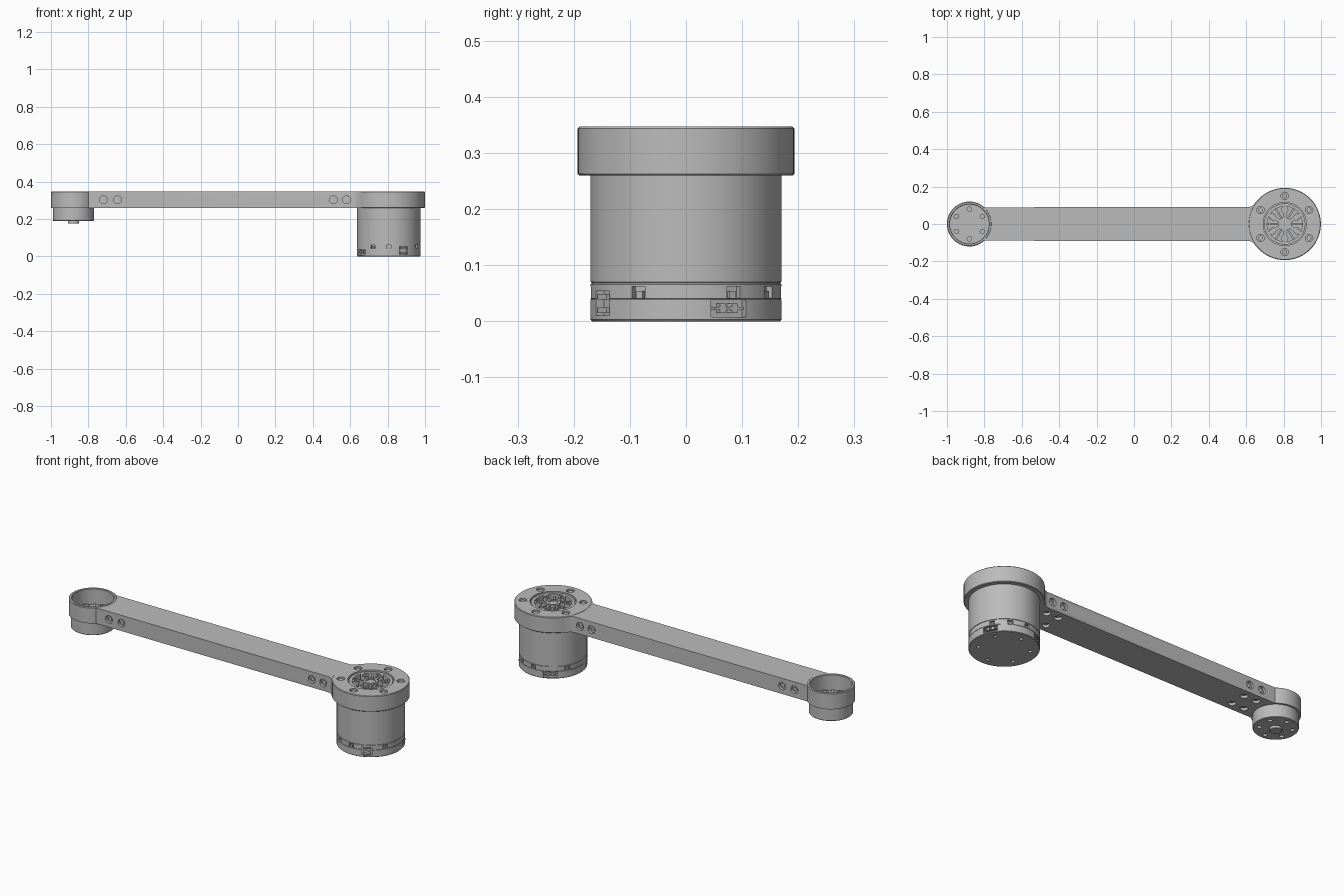
import bpy, bmesh
from math import sin, cos, pi, radians
from mathutils import Matrix, Vector

if "Cube" in bpy.data.objects:
    bpy.data.objects.remove(bpy.data.objects["Cube"])

metal = bpy.data.materials.new("grey_metal")
metal.use_nodes = True
GREY = (0.5, 0.5, 0.5, 1)
metal.diffuse_color = GREY
metal.node_tree.nodes["Principled BSDF"].inputs["Base Color"].default_value = GREY

MOTOR, CUP = 0.806, -0.88      # x of the two joint axes
BASE, TOP = 0.26, 0.347        # arm underside and top
SIX = [radians(30 + 60 * k) for k in range(6)]


def make(name, bm):
    bmesh.ops.recalc_face_normals(bm, faces=bm.faces)
    mesh = bpy.data.meshes.new(name)
    bm.to_mesh(mesh)
    bm.free()
    mesh.materials.append(metal)
    ob = bpy.data.objects.new(name, mesh)
    bpy.context.collection.objects.link(ob)
    return ob


def lathe(name, x, profile, steps=96):
    bm = bmesh.new()
    verts = [bm.verts.new((r, 0, z)) for r, z in profile]
    edges = [bm.edges.new(pair) for pair in zip(verts, verts[1:])]
    bmesh.ops.spin(bm, geom=verts + edges, cent=(0, 0, 0), axis=(0, 0, 1),
                   angle=2 * pi, steps=steps, use_duplicate=False)
    bmesh.ops.remove_doubles(bm, verts=bm.verts, dist=0.0001)
    bmesh.ops.translate(bm, verts=bm.verts, vec=(x, 0, 0))
    return make(name, bm)


def add_rod(bm, centre, r, length, axis="Z", r2=None):
    turn = Matrix.Rotation(pi / 2, 4, "X") if axis == "Y" else Matrix()
    bmesh.ops.create_cone(bm, cap_ends=True, segments=24, radius1=r,
                          radius2=r if r2 is None else r2, depth=length,
                          matrix=Matrix.Translation(centre) @ turn)


def add_box(bm, x, angle, dist, z, size):
    # box placed at a distance from a joint axis and turned to face outward
    m = (Matrix.Translation((x, 0, z)) @ Matrix.Rotation(angle, 4, "Z")
         @ Matrix.Translation((dist, 0, 0)) @ Matrix.Diagonal((*size, 1)))
    bmesh.ops.create_cube(bm, size=1, matrix=m)


def around(x, r, angle, z):
    return Vector((x + r * cos(angle), r * sin(angle), z))


def carve(ob, bm):
    cutter = make("cutter", bm)
    cutter.hide_render = True
    mod = ob.modifiers.new("carve", "BOOLEAN")
    mod.operation, mod.solver, mod.object = "DIFFERENCE", "EXACT", cutter
    bpy.context.view_layer.update()
    graph = bpy.context.evaluated_depsgraph_get()
    mesh = bpy.data.meshes.new_from_object(ob.evaluated_get(graph))
    ob.modifiers.clear()
    ob.data = mesh
    bpy.data.objects.remove(cutter)


# Arm: flat bar with flared neck, ends shaped to the round joints
def arc(x, r, start, end, n=16):
    return [around(x, r, radians(start + (end - start) * i / n), BASE) for i in range(n + 1)]


outline = arc(CUP, 0.112, -53, 53)
outline += [Vector((0.615, 0.09, BASE)), Vector((0.635, 0.098, BASE)), Vector((0.66, 0.128, BASE))]
outline += arc(MOTOR, 0.185, 139, 221)
outline += [Vector((0.66, -0.128, BASE)), Vector((0.635, -0.098, BASE)), Vector((0.615, -0.09, BASE))]
bm = bmesh.new()
face = bm.faces.new([bm.verts.new(p) for p in outline])
up = bmesh.ops.extrude_face_region(bm, geom=[face])["geom"]
bmesh.ops.translate(bm, verts=[v for v in up if isinstance(v, bmesh.types.BMVert)],
                    vec=(0, 0, TOP - BASE - 0.001))
arm = make("arm", bm)

# Arm screw holes on both sides and underneath
holes, screws = bmesh.new(), bmesh.new()
for x in (-0.72, -0.645, 0.51, 0.58):
    for side in (-1, 1):
        add_rod(holes, (x, side * 0.09, 0.303), 0.021, 0.03, "Y")
        add_rod(screws, (x, side * 0.075, 0.303), 0.011, 0.012, "Y")
        add_rod(holes, (x, side * 0.045, BASE), 0.019, 0.03)
        add_rod(screws, (x, side * 0.045, BASE + 0.015), 0.011, 0.012)
carve(arm, holes)
make("arm_screws", screws)

# Cup joint: open cup on top, bearing boss and pin below
cup = lathe("cup_joint", CUP, [
    (0, BASE), (0.104, BASE), (0.104, TOP - 0.003), (0.107, TOP), (0.116, TOP),
    (0.12, TOP - 0.003), (0.12, BASE), (0.11, BASE), (0.11, 0.193), (0.107, 0.19), (0, 0.19)])
lathe("cup_pin", CUP, [(0, 0.2), (0.03, 0.2), (0.03, 0.177), (0.028, 0.175), (0, 0.175)], 32)
holes = bmesh.new()
for a in SIX:
    add_rod(holes, around(CUP, 0.08, a, 0.19), 0.011, 0.03)
    add_rod(holes, around(CUP, 0.08, a, BASE), 0.012, 0.03)
carve(cup, holes)

# Cup floor ribs and rings around the bolts
ribs = bmesh.new()
for a in SIX:
    add_box(ribs, CUP, a + pi / 6, 0.052, BASE + 0.003, (0.1, 0.012, 0.006))
make("cup_ribs", ribs)
for i, a in enumerate(SIX):
    p = around(CUP, 0.08, a, 0)
    ring = lathe("cup_bolt_ring", 0, [(0.013, BASE - 0.002), (0.013, BASE + 0.008),
                                      (0.021, BASE + 0.008), (0.021, BASE - 0.002)], 24)
    ring.location = p

# Motor collar with round recess
collar = lathe("motor_collar", MOTOR, [
    (0, 0.312), (0.115, 0.312), (0.115, TOP), (0.19, TOP), (0.193, TOP - 0.003),
    (0.193, BASE + 0.003), (0.19, BASE), (0, BASE)])
holes, screws = bmesh.new(), bmesh.new()
for a in SIX:
    add_rod(holes, around(MOTOR, 0.15, a, TOP), 0.02, 0.03)
    add_rod(screws, around(MOTOR, 0.15, a, TOP - 0.012), 0.013, 0.012)
carve(collar, holes)
make("collar_screws", screws)

# Output rotor: rim, hub, spokes and bolt bosses
lathe("rotor_rim", MOTOR, [(0.094, 0.31), (0.094, 0.341), (0.11, 0.341), (0.11, 0.31)])
lathe("rotor_hub", MOTOR, [(0, 0.336), (0.024, 0.336), (0.024, 0.341), (0.036, 0.341), (0.036, 0.31)], 48)
spokes = bmesh.new()
for a in SIX:
    add_box(spokes, MOTOR, a, 0.06, 0.323, (0.07, 0.018, 0.026))
    add_box(spokes, MOTOR, a + pi / 6, 0.07, 0.319, (0.07, 0.01, 0.018))
make("rotor_spokes", spokes)
for a in SIX:
    boss = lathe("rotor_boss", 0, [(0, 0.33), (0.01, 0.33), (0.01, 0.341), (0.019, 0.341), (0.019, 0.31)], 24)
    boss.location = around(MOTOR, 0.075, a, 0)

# Motor can with seam grooves and rounded lower edge
can = lathe("motor_can", MOTOR, [
    (0, 0.27), (0.17, 0.27), (0.17, 0.07), (0.168, 0.069), (0.168, 0.067), (0.17, 0.066),
    (0.17, 0.041), (0.169, 0.04), (0.17, 0.039), (0.17, 0.003), (0.167, 0), (0, 0)])
cuts, plugs = bmesh.new(), bmesh.new()
for deg in (-120, -90, -30, 30, 60, 90, 150):
    add_box(cuts, MOTOR, radians(deg), 0.17, 0.052, (0.024, 0.026, 0.02))
    add_box(plugs, MOTOR, radians(deg), 0.16, 0.048, (0.012, 0.012, 0.012))
for deg in (-150, 27, 120):
    add_box(cuts, MOTOR, radians(deg), 0.17, 0.023, (0.036, 0.07, 0.03))
    add_box(plugs, MOTOR, radians(deg), 0.16, 0.023, (0.02, 0.058, 0.006))
    for side in (-1, 1):
        add_box(plugs, MOTOR, radians(deg + side * 4), 0.16, 0.023, (0.018, 0.012, 0.017))
add_box(cuts, MOTOR, radians(-62), 0.17, 0.032, (0.036, 0.05, 0.044))
for z in (0.02, 0.044):
    add_box(plugs, MOTOR, radians(-62), 0.16, z, (0.02, 0.034, 0.01))
for a in SIX:
    add_rod(cuts, around(MOTOR, 0.125, a, 0), 0.009, 0.02)
carve(can, cuts)
make("motor_connectors", plugs)

# Smooth the round sides and keep the hard edges
bpy.ops.object.select_all(action="DESELECT")
for ob in bpy.context.scene.objects:
    if ob.type == "MESH":
        ob.select_set(True)
        bpy.context.view_layer.objects.active = ob
bpy.ops.object.shade_smooth_by_angle(angle=radians(30))
